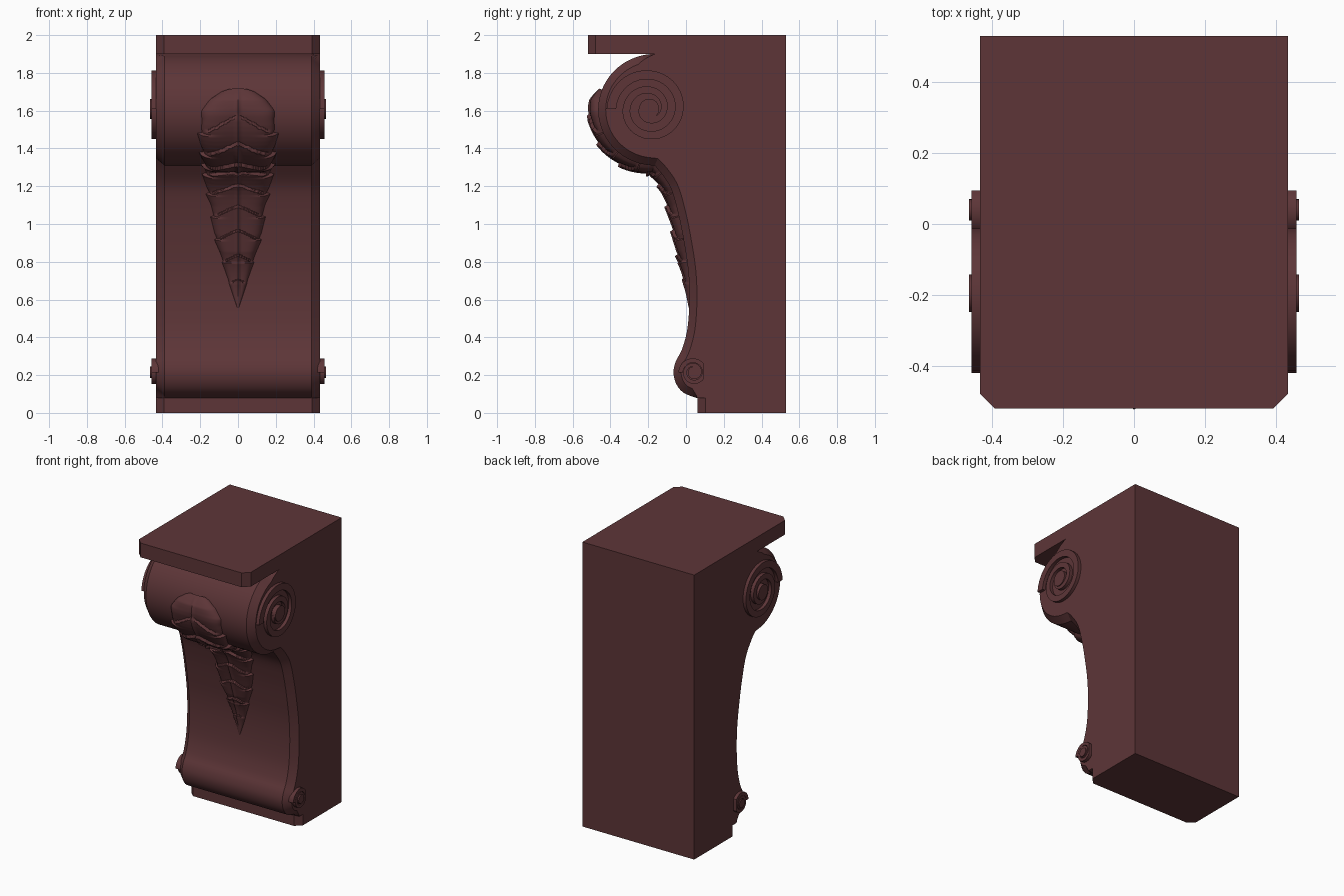
import bpy, math
from mathutils import Vector

if "Cube" in bpy.data.objects:
    bpy.data.objects.remove(bpy.data.objects["Cube"])

mat = bpy.data.materials.new("dark_red_wood")
mat.diffuse_color = (0.11, 0.036, 0.039, 1)
mat.use_nodes = True
mat.node_tree.nodes["Principled BSDF"].inputs["Base Color"].default_value = mat.diffuse_color


def make(name, verts, faces, angle=30):
    me = bpy.data.meshes.new(name)
    me.from_pydata([tuple(v) for v in verts], [], faces)
    ob = bpy.data.objects.new(name, me)
    bpy.context.collection.objects.link(ob)
    me.materials.append(mat)
    bpy.ops.object.select_all(action='DESELECT')
    bpy.context.view_layer.objects.active = ob
    ob.select_set(True)
    bpy.ops.object.mode_set(mode='EDIT')
    bpy.ops.mesh.select_all(action='SELECT')
    bpy.ops.mesh.normals_make_consistent(inside=False)
    bpy.ops.object.mode_set(mode='OBJECT')
    bpy.ops.object.shade_smooth_by_angle(angle=math.radians(angle))
    return ob


def catmull(pts, n):
    p = [pts[0]] + pts + [pts[-1]]
    out = []
    for i in range(1, len(p) - 2):
        a, b, c, d = p[i - 1:i + 3]
        for k in range(n):
            t = k / n
            out.append(0.5 * (2 * b + (c - a) * t + (2 * a - 5 * b + 4 * c - d) * t * t
                              + (3 * b - a - 3 * c + d) * t ** 3))
    return out + [pts[-1]]


def lerp_table(tab, x):
    for (x0, y0), (x1, y1) in zip(tab, tab[1:]):
        if x0 >= x >= x1:
            return y0 + (y1 - y0) * (x0 - x) / (x0 - x1)
    return 0.0


# front profile in (y, z): upper scroll, hollow neck, lower scroll
profile = [Vector((-0.165 + 0.3 * math.cos(a), 1.605 + 0.295 * math.sin(a)))
           for a in (math.radians(90 + 5 * i) for i in range(36))]
profile += catmull([Vector(p) for p in (
    (-0.165, 1.31), (-0.085, 1.2), (-0.04, 1.05), (-0.01, 0.9), (0.012, 0.75), (0.018, 0.6),
    (0.008, 0.45), (-0.02, 0.34), (-0.055, 0.27), (-0.066, 0.21), (-0.05, 0.15),
    (-0.01, 0.105), (0.06, 0.078))], 5)
n = len(profile)


def normal(pts, i, w=1):
    t = (pts[min(i + w, len(pts) - 1)] - pts[max(i - w, 0)]).normalized()
    return Vector((t.y, -t.x))  # points out of the body


# body with a bevelled front rim on both sides
inner = [p - normal(profile, i) * 0.04 * min(1, i / 4, (n - 1 - i) / 3)
         for i, p in enumerate(profile)]
back = [Vector((0.53, 0.078)), Vector((0.53, 1.9))]
rows = [(-0.435, inner), (-0.39, profile), (0.39, profile), (0.435, inner)]
verts = [(x, p.x, p.y) for x, row in rows for p in row + back]
m = n + 2
faces = [(r * m + i, r * m + (i + 1) % m, (r + 1) * m + (i + 1) % m, (r + 1) * m + i)
         for r in range(3) for i in range(m)]
faces += [tuple(range(m)), tuple(range(3 * m, 4 * m))]
make("bracket_body", verts, faces)


# top and bottom slabs with clipped front corners
def slab(name, y0, z0, z1, c=0.042):
    o = [(-0.435, 0.53), (-0.435, y0 + c), (-0.435 + c, y0),
         (0.435 - c, y0), (0.435, y0 + c), (0.435, 0.53)]
    v = [(x, y, z) for z in (z0, z1) for x, y in o]
    f = [(i, (i + 1) % 6, 6 + (i + 1) % 6, 6 + i) for i in range(6)]
    make(name, v, f + [tuple(range(6)), tuple(range(6, 12))])


slab("top_slab", -0.52, 1.9, 2.0)
slab("base_slab", 0.06, 0.0, 0.08)


# raised spiral ribbons and centre buttons on the sides
def volute(name, cy, cz, r0, r1, w0, w1, button, ymax, side):
    steps = 72
    v, f = [], []
    for i in range(steps + 1):
        t = i / steps
        a = math.pi - 4 * math.pi * t
        ro = r0 + (r1 - r0) * t
        ri = ro - (w0 + (w1 - w0) * t)
        for r, x in ((ro, 0.42), (ro, 0.458), (ri, 0.458), (ri, 0.42)):
            v.append((side * x, min(cy + r * math.cos(a), ymax), cz + r * math.sin(a)))
        if i:
            b = 4 * (i - 1)
            f += [(b + k, b + (k + 1) % 4, b + 4 + (k + 1) % 4, b + 4 + k) for k in range(4)]
    f += [(0, 1, 2, 3), tuple(range(4 * steps, 4 * steps + 4))]
    make(name, v, f)
    ring = [(cy + button * math.cos(a), cz + button * math.sin(a))
            for a in (2 * math.pi * i / 24 for i in range(24))]
    v = [(side * x, y, z) for x in (0.42, 0.465) for y, z in ring]
    f = [(i, (i + 1) % 24, 24 + (i + 1) % 24, 24 + i) for i in range(24)]
    make(name + "_button", v, f + [tuple(range(24)), tuple(range(24, 48))])


for side, label in ((-1, "left"), (1, "right")):
    volute("upper_scroll_" + label, -0.195, 1.61, 0.225, 0.055, 0.05, 0.03, 0.053, 1, side)
    volute("lower_scroll_" + label, 0.04, 0.215, 0.08, 0.03, 0.024, 0.015, 0.03, 0.095, side)

# carved leaf draped down the front, built along the profile
path, dist = [], []
s = 0.0
for a, b in zip(profile, profile[1:]):
    k = max(1, int((b - a).length / 0.006))
    for j in range(k):
        p = a.lerp(b, j / k)
        if 0.555 <= p.y <= 1.715:
            path.append(p)
            dist.append(s + (b - a).length * j / k)
    s += (b - a).length
width = [(1.72, 0.03), (1.7, 0.09), (1.66, 0.15), (1.6, 0.195), (1.5, 0.22), (1.42, 0.215),
         (1.31, 0.2), (1.2, 0.185), (1.1, 0.155), (0.95, 0.138), (0.85, 0.105), (0.55, 0.002)]
PERIOD, COLS = 0.135, 40
verts, faces = [], []
for i, p in enumerate(path):
    w = lerp_table(width, p.y)
    d = dist[i] - dist[0]
    lobes = min(1, max(0, (d - 0.1) / 0.06)) * min(1, max(0, (p.y - 0.6) / 0.25))
    w *= 1 - 0.13 * lobes * (((d - 0.45 * w) / PERIOD) % 1)
    nor = normal(path, i, 7)
    amp = 0.045 * min(1, w / 0.1, 0.35 + d / 0.1)
    for j in range(COLS + 1):
        u = 2 * j / COLS - 1
        x = u * w
        saw = ((d - 0.5 * abs(x)) / PERIOD) % 1
        h = amp * (1 - abs(u) ** 4) ** 0.7
        h += 0.018 * lobes * (0.5 - saw) * (1 - abs(u) ** 6)
        h += 0.01 * max(0, 1 - abs(x) / 0.015) * min(1, w / 0.05, d / 0.1)
        if abs(u) > 0.999:
            h = -0.004
        q = p + nor * h
        verts.append((x, q.x, q.y))
        if i and j:
            b = i * (COLS + 1) + j
            faces.append((b, b - 1, b - COLS - 2, b - COLS - 1))
make("front_leaf", verts, faces, 40)
